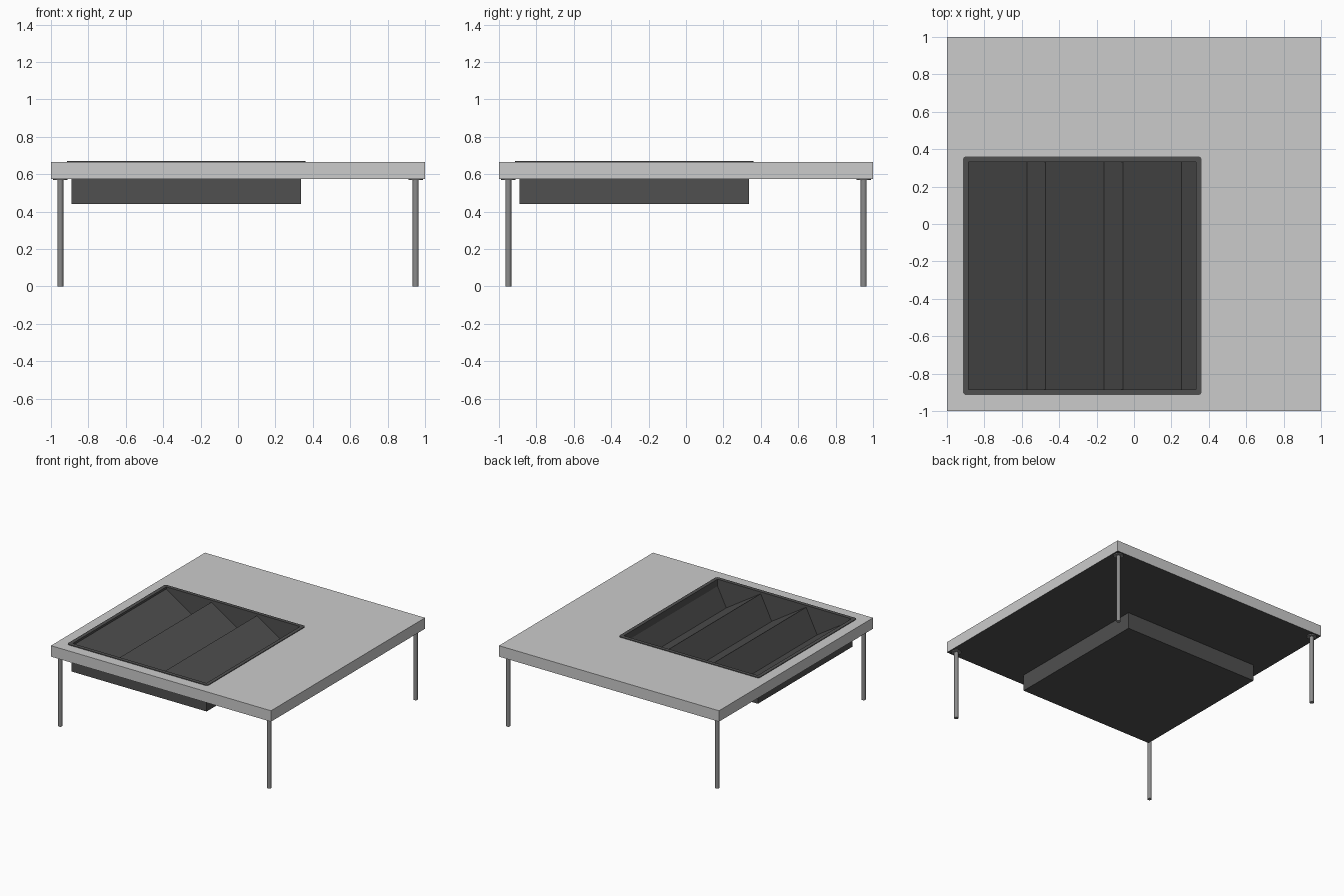
import bpy, bmesh, math
from mathutils import Vector

if "Cube" in bpy.data.objects:
    bpy.data.objects.remove(bpy.data.objects["Cube"], do_unlink=True)


def material(name, grey):
    m = bpy.data.materials.new(name)
    m.use_nodes = True
    col = (grey, grey, grey, 1)
    m.diffuse_color = col
    m.node_tree.nodes["Principled BSDF"].inputs["Base Color"].default_value = col
    return m


LIGHT = material("light grey", 0.6)
METAL = material("leg metal grey", 0.26)
DARK = material("dark grey", 0.08)


def finish(name, bm, *mats):
    bmesh.ops.recalc_face_normals(bm, faces=bm.faces)
    me = bpy.data.meshes.new(name)
    bm.to_mesh(me)
    bm.free()
    ob = bpy.data.objects.new(name, me)
    bpy.context.collection.objects.link(ob)
    for m in mats:
        me.materials.append(m)
    return ob


def prism(name, points, depth, *mats):
    """Extrude a closed outline of 3D points along a vector."""
    bm = bmesh.new()
    face = bm.faces.new([bm.verts.new(p) for p in points])
    new = bmesh.ops.extrude_face_region(bm, geom=[face])["geom"]
    bmesh.ops.translate(bm, vec=Vector(depth),
                        verts=[v for v in new if isinstance(v, bmesh.types.BMVert)])
    return finish(name, bm, *mats)


def box(name, x0, x1, y0, y1, z0, z1, *mats):
    pts = [(x0, y0, z0), (x1, y0, z0), (x1, y1, z0), (x0, y1, z0)]
    return prism(name, pts, (0, 0, z1 - z0), *mats)


def cut(ob, cutter):
    mod = ob.modifiers.new("opening", "BOOLEAN")
    mod.operation = "DIFFERENCE"
    mod.solver = "EXACT"
    mod.object = cutter
    cutter.hide_render = True
    cutter.hide_set(True)


UNDER, TOP, TRAY_Z = 0.575, 0.665, 0.44
A, B = -0.89, 0.338          # tray extent, the same in x and y
WALL = 0.006

# Table top with a dark underside and a square opening
top = box("table_top", -1, 1, -1, 1, UNDER, TOP, LIGHT, DARK)
for p in top.data.polygons:
    if p.normal.z < -0.5:
        p.material_index = 1
h = WALL / 2
cut(top, box("opening_cutter", A + h, B - h, A + h, B - h, 0.3, 0.9, LIGHT))

# Tray walls
shell = box("tray_walls", A, B, A, B, TRAY_Z, TOP + 0.001, DARK)
inner = box("tray_cutter", A + WALL, B - WALL, A + WALL, B - WALL, TRAY_Z + 0.006, 0.9, DARK)
cut(shell, inner)

# Sawtooth tray floor: gentle slopes down, steep slopes back up
low, high, pitch = 0.455, 0.655, 0.413
start, end = A + h, B - h
saw = [(start, high)]
for i in range(3):
    valley = -0.573 + i * pitch
    saw.append((valley, low))
    if i < 2:
        saw.append((valley + 0.1, high))
saw.append((end, low + (end - saw[-1][0]) * (high - low) / 0.1))
saw += [(end, TRAY_Z + 0.003), (start, TRAY_Z + 0.003)]
prism("tray_sloped_floor", [(x, A + h, z) for x, z in saw], (0, B - A - WALL, 0), DARK)

# Thin rim with rounded corners lying on the table top
lo, hi, r = -0.915, 0.362, 0.02
outline = []
for k, (cx, cy) in enumerate([(hi - r, hi - r), (lo + r, hi - r),
                              (lo + r, lo + r), (hi - r, lo + r)]):
    for s in range(5):
        a = math.pi / 2 * (k + s / 4)
        outline.append((cx + r * math.cos(a), cy + r * math.sin(a), TOP - 0.002))
rim = prism("tray_rim", outline, (0, 0, 0.007), DARK)
cut(rim, inner)


# Legs with round mounting plates
def cylinder(name, x, y, z0, z1, radius, mat):
    bm = bmesh.new()
    bmesh.ops.create_cone(bm, cap_ends=True, segments=16, radius1=radius,
                          radius2=radius, depth=z1 - z0)
    bmesh.ops.translate(bm, vec=(x, y, (z0 + z1) / 2), verts=bm.verts)
    ob = finish(name, bm, mat)
    bpy.ops.object.select_all(action="DESELECT")
    ob.select_set(True)
    bpy.context.view_layer.objects.active = ob
    bpy.ops.object.shade_smooth_by_angle()


for sx, side in ((-1, "right"), (1, "left")):
    for sy, end_name in ((-1, "front"), (1, "back")):
        x, y = sx * 0.95, sy * 0.95
        cylinder(f"{end_name}_{side}_leg", x, y, 0, UNDER, 0.016, METAL)
        cylinder(f"{end_name}_{side}_leg_plate", x, y, UNDER - 0.006, UNDER + 0.001, 0.038, METAL)
